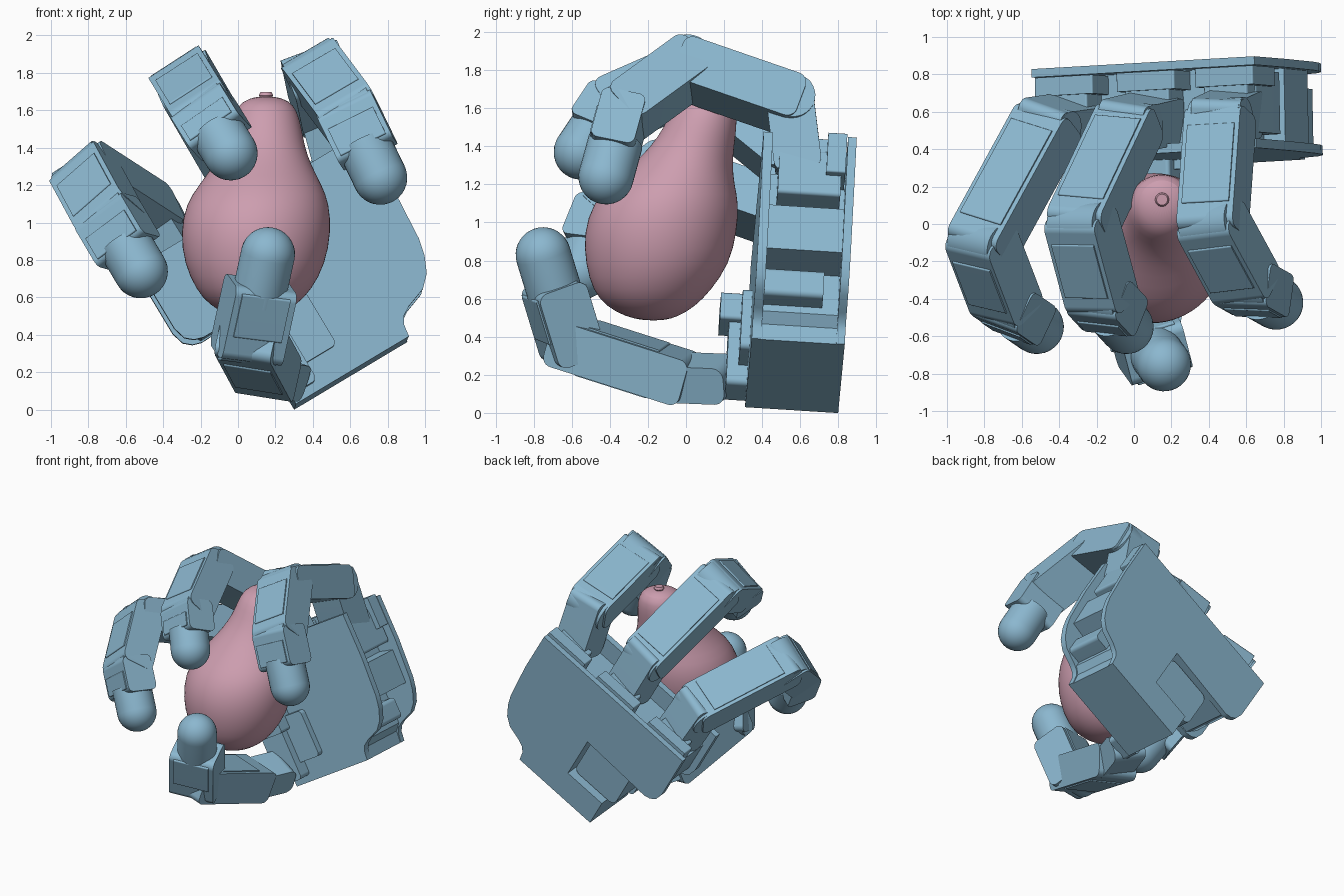
import bpy, math
from mathutils import Vector, Matrix

cube = bpy.data.objects.get("Cube")
if cube:
    bpy.data.objects.remove(cube, do_unlink=True)


def make_material(name, rgb):
    m = bpy.data.materials.new(name)
    m.use_nodes = True
    m.diffuse_color = (*rgb, 1)
    m.node_tree.nodes["Principled BSDF"].inputs["Base Color"].default_value = (*rgb, 1)
    return m


BLUE = make_material("steel_blue", (0.26, 0.475, 0.625))
PINK = make_material("dusty_pink", (0.61, 0.34, 0.43))


def finish(name, verts, faces, frame, mat):
    mesh = bpy.data.meshes.new(name)
    mesh.from_pydata([frame @ Vector(v) for v in verts], [], faces)
    mesh.materials.append(mat)
    ob = bpy.data.objects.new(name, mesh)
    bpy.context.collection.objects.link(ob)
    bpy.ops.object.select_all(action='DESELECT')
    ob.select_set(True)
    bpy.context.view_layer.objects.active = ob
    bpy.ops.object.mode_set(mode='EDIT')
    bpy.ops.mesh.select_all(action='SELECT')
    bpy.ops.mesh.normals_make_consistent(inside=False)
    bpy.ops.object.mode_set(mode='OBJECT')
    bpy.ops.object.shade_smooth_by_angle(angle=math.radians(35))
    return ob


def prism(name, outline, y0, y1, frame):
    """Outline in local x/z, extruded along local y."""
    n = len(outline)
    verts = [(x, y, z) for y in (y0, y1) for x, z in outline]
    faces = [tuple(range(n)), tuple(range(n, 2 * n))]
    faces += [(i, (i + 1) % n, (i + 1) % n + n, i + n) for i in range(n)]
    ob = finish(name, verts, faces, frame, BLUE)
    # Keeps the large faces flat beside the rounded corners
    ob.modifiers.new("flat_faces", 'WEIGHTED_NORMAL').keep_sharp = True


def rounded(x0, x1, z0, z1, r, steps=6):
    pts = []
    corners = [(x1 - r, z1 - r), (x0 + r, z1 - r), (x0 + r, z0 + r), (x1 - r, z0 + r)]
    for k, (cx, cz) in enumerate(corners):
        for s in range(steps + 1):
            t = (k + s / steps) * math.pi / 2
            pts.append((cx + r * math.cos(t), cz + r * math.sin(t)))
    return pts


def loft(name, rings, frame, mat, sides=32):
    """Circles (z, radius, cx, cy) stacked along local z."""
    verts, faces = [], []
    for z, r, cx, cy in rings:
        for i in range(sides):
            t = 2 * math.pi * i / sides
            verts.append((cx + r * math.cos(t), cy + r * math.sin(t), z))
    for k in range(len(rings) - 1):
        for i in range(sides):
            j = (i + 1) % sides
            a, b = k * sides, (k + 1) * sides
            faces.append((a + i, a + j, b + j, b + i))
    faces += [tuple(range(sides)), tuple(range(len(verts) - sides, len(verts)))]
    return finish(name, verts, faces, frame, mat)


def basis(origin, x, y, z):
    m = Matrix((x, y, z)).transposed().to_4x4()
    m.translation = origin
    return m


def link_frame(a, b, axis):
    d = (b - a).normalized()
    w = (axis - d * axis.dot(d)).normalized()
    return basis(a, d, w, d.cross(w)), (b - a).length


# Palm frame: x across the width, y through the thickness, z towards the fingers
back = Vector((-0.02, 1, -0.063)).normalized()
across = Vector((0.857, 0, 0.515))
across = (across - back * across.dot(back)).normalized()
PALM = basis(Vector((0.31, 0.31, 0.03)), across, back, across.cross(back))

# Palm plates and core
right_side = [(0, 0), (.705, 0), (.715, .07), (.74, .11), (.79, .14), (.9, .18),
              (.96, .24), (1.0, .33), (1.02, .42), (1.04, .72), (1.04, 1.067)]
left_side = [(-.35, 1.067), (-.35, .68), (-.33, .61), (-.29, .575), (-.24, .56)]
notch = [(.34, .58), (.34, .22), (0, .22)]
core = [(0, 0), (.7, 0), (.71, .09), (.76, .14), (.76, .38), (.97, .4), (.98, .66),
        (.86, .68), (.86, .92), (-.3, .92), (-.3, .66), (-.24, .57)] + notch
prism("palm_front_plate", right_side + left_side + [(0, .56)], 0, .05, PALM)
prism("palm_back_plate", right_side + left_side + notch, .445, .49, PALM)
prism("palm_core", core, .05, .445, PALM)
prism("thumb_motor", rounded(-.07, .325, .235, .565, .05), .05, .435, PALM)

# Motor housings in the two open bays of the palm side
prism("lower_side_housing", rounded(.72, .88, .18, .34, .03), .05, .36, PALM)
prism("upper_side_housing", rounded(.84, 1.0, .73, 1.0, .02), .09, .42, PALM)


def link(name, a, b, axis, width, height, before, after, r):
    frame, length = link_frame(a, b, axis)
    h = height / 2
    prism(name, rounded(-before, length + after, -h, h, r), -width / 2, width / 2, frame)
    return frame, length


def knuckle(name, centre, a, b, axis, radius, width):
    frame, _ = link_frame(a, b, axis)
    turned = basis(centre, frame.col[2].xyz, frame.col[0].xyz, frame.col[1].xyz)
    loft(name, [(-width / 2, radius, 0, 0), (width / 2, radius, 0, 0)], turned, BLUE)


def fingertip(name, start, tip, axis, r=.145):
    frame, length = link_frame(start, tip, axis)
    up = basis(tip, frame.col[1].xyz, frame.col[2].xyz, frame.col[0].xyz)
    rings = [(-length * .55, r, 0, 0)]
    for s in range(10):
        t = s / 9 * math.radians(88)
        rings.append((r * math.sin(t), r * math.cos(t), 0, 0))
    loft(name, rings, up, BLUE)


def digit(name, joints, axis, width=.32):
    j1, j2, j3, tip = joints
    # Proximal, middle and distal housings with a raised cover on the outer side
    for part, a, b, before, after in [("proximal", j1, j2, .05, .05),
                                      ("middle", j2, j3, .06, .03)]:
        f, n = link(name + "_" + part, a, b, axis, width, .25, before, after, .055)
        prism(name + "_" + part + "_cover", rounded(.06, n - .08, 0, .134, .008),
              -width * .42, width * .42, f)
    f, n = link(name + "_distal", j3, j3.lerp(tip, .62), axis, width, .235, .06, 0, .04)
    prism(name + "_distal_cover", rounded(.04, n - .03, 0, .126, .008),
          -width * .42, width * .42, f)
    knuckle(name + "_middle_knuckle", j2, j2, j3, axis, .122, width * .9)
    knuckle(name + "_distal_knuckle", j3, j3, tip, axis, .115, width * .9)
    fingertip(name + "_tip", j3, tip, axis)


V = Vector
fingers = [
    ("inner_finger", .86, V((.92, -.05, .38)),
     [V((.46, .55, 1.62)), V((.42, 0, 1.81)), V((.6, -.33, 1.57)), V((.76, -.42, 1.24))]),
    ("middle_finger", .37, V((.87, -.15, .48)),
     [V((-.03, .53, 1.33)), V((-.28, 0, 1.76)), V((-.17, -.41, 1.58)), V((-.04, -.55, 1.37))]),
    ("outer_finger", -.14, V((.78, -.3, .55)),
     [V((-.47, .52, 1.03)), V((-.81, -.1, 1.25)), V((-.68, -.44, 1.01)), V((-.52, -.55, .74))]),
]
for name, p, axis, joints in fingers:
    digit(name, joints, axis)
    # Stepped mount on the palm edge, widest at the back, and the swivel piece above it
    for k in range(3):
        w = .18 - .045 * k
        prism("%s_mount_%d" % (name, k), rounded(p - w, p + w, .85, 1.09 - .015 * k, .01),
              .34 - .07 * k, .44, PALM)
    root = PALM @ V((p, .2, .95))
    link(name + "_swivel", root, joints[0], axis, .27, .25, .02, .1, .05)
    knuckle(name + "_base_knuckle", joints[0], joints[0], joints[1], axis, .122, .29)

# Thumb with its mount on the palm front
lower_axis, upper_axis = V((-.9, -.25, .27)), V((-.93, -.25, .02))
base, bend, tip = V((.16, -.03, .185)), V((.06, -.61, .37)), V((.16, -.75, .83))
prism("thumb_mount", rounded(.12, .35, .16, .52, .03), -.05, .02, PALM)
prism("thumb_bracket", rounded(-.04, .16, .05, .5, .03), -.11, .02, PALM)
prism("thumb_bracket_top", rounded(0, .2, .42, .58, .02), -.16, .02, PALM)
link("thumb_swivel", V((.25, .22, .175)), base, lower_axis, .25, .2, .02, .08, .06)
link("thumb_proximal", base, bend, lower_axis, .31, .25, .05, .09, .05)
link("thumb_cover", base.lerp(bend, .2), base.lerp(bend, .85), lower_axis, .26, .268, 0, 0, .01)
link("thumb_distal", bend, bend.lerp(tip, .66), upper_axis, .34, .27, .09, 0, .05)
link("thumb_distal_cover", bend.lerp(tip, .1), bend.lerp(tip, .6),
     upper_axis, .27, .288, 0, 0, .01)
knuckle("thumb_knuckle", bend, bend, tip, upper_axis, .125, .3)
fingertip("thumb_tip", bend, tip, upper_axis)

# Pear body leaning back towards the stem
pear = [(.485, .05, .08, -.17), (.505, .14, .08, -.18), (.56, .235, .08, -.185),
        (.64, .31, .085, -.18), (.78, .38, .09, -.15), (.95, .405, .095, -.135),
        (1.1, .385, .105, -.105), (1.2, .33, .12, -.075), (1.3, .265, .13, -.02),
        (1.4, .218, .14, .035), (1.5, .192, .15, .075), (1.6, .167, .15, .1),
        (1.65, .125, .15, .115), (1.675, .05, .15, .125)]
body = loft("pear_body", pear, Matrix.Identity(4), PINK)
sub = body.modifiers.new("smooth", 'SUBSURF')
sub.levels = sub.render_levels = 1
loft("pear_stem", [(1.64, .03, .15, .125), (1.665, .03, .15, .13), (1.68, .038, .15, .13),
                   (1.697, .03, .15, .13)], Matrix.Identity(4), PINK, 12)
